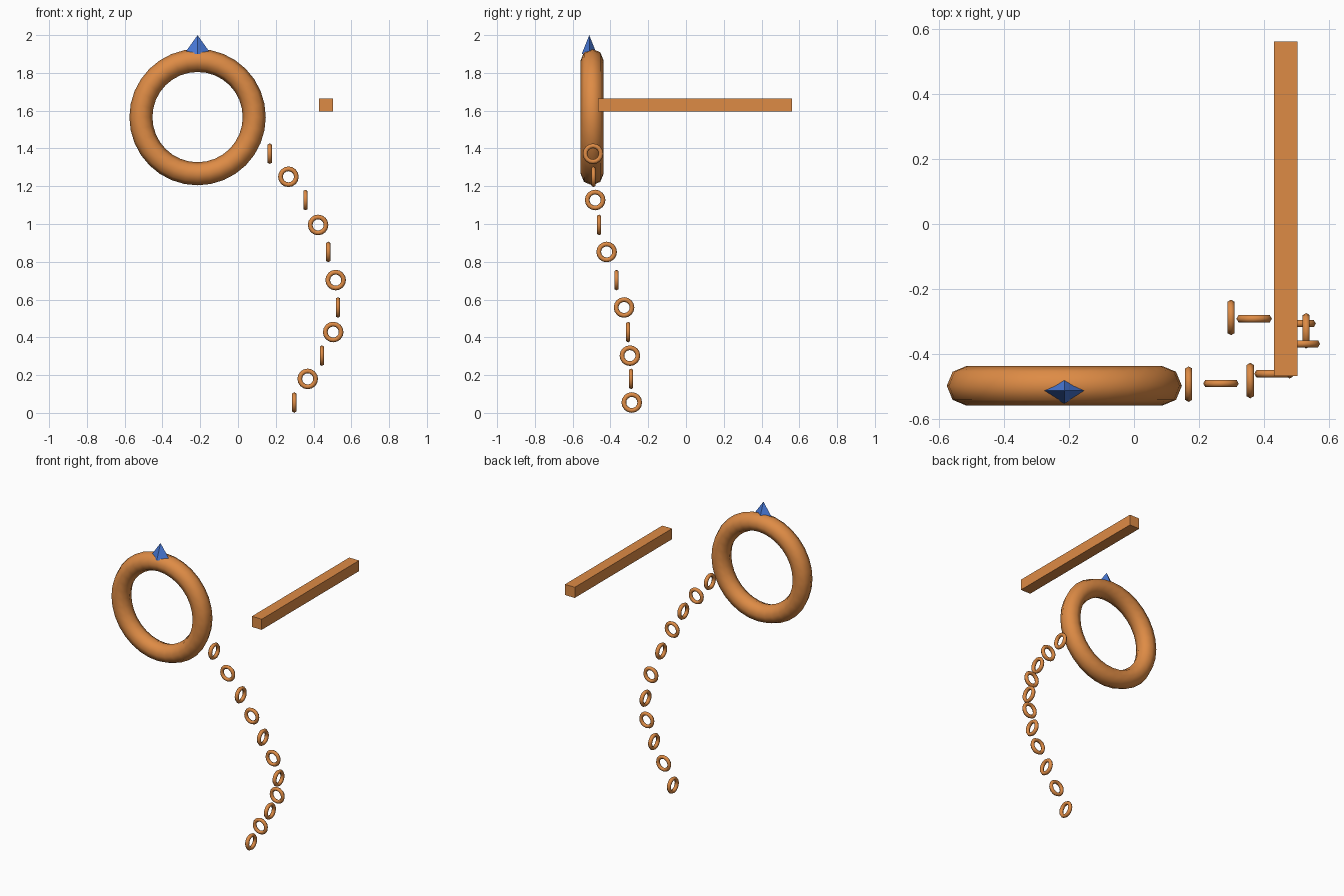
import bpy
import math
from mathutils import Matrix

cube = bpy.data.objects.get("Cube")
if cube:
    bpy.data.objects.remove(cube, do_unlink=True)


def make_material(name, color):
    mat = bpy.data.materials.new(name)
    mat.use_nodes = True
    mat.diffuse_color = color
    mat.node_tree.nodes["Principled BSDF"].inputs["Base Color"].default_value = color
    return mat


copper = make_material("copper_orange", (0.73, 0.26, 0.06, 1))
blue = make_material("gem_blue", (0.065, 0.19, 0.68, 1))


def finish(name, mat, smooth=False):
    obj = bpy.context.object
    obj.name = name
    obj.data.materials.append(mat)
    if smooth:
        bpy.ops.object.shade_smooth()
    return obj


def torus(name, center, major, minor, sides, ring_sides, axis):
    rotation = (0, math.pi / 2, 0) if axis == "x" else (math.pi / 2, 0, 0)
    bpy.ops.mesh.primitive_torus_add(
        location=center, rotation=rotation, major_radius=major, minor_radius=minor,
        major_segments=sides, minor_segments=ring_sides)
    return finish(name, copper, True)


# Large upright ring
torus("large_ring", (-0.214, -0.497, 1.566), 0.30, 0.061, 32, 8, "y")

# Four-sided gem sitting on the ring
bpy.ops.mesh.primitive_cone_add(vertices=4, radius1=1, depth=0.1,
                                location=(-0.214, -0.512, 1.95))
gem = finish("gem", blue)
gem.data.transform(Matrix.Diagonal((0.071, 0.04, 1, 1)))

# Square bar
bpy.ops.mesh.primitive_cube_add(size=1, location=(0.466, 0.047, 1.63))
bar = finish("bar", copper)
bar.data.transform(Matrix.Diagonal((0.073, 1.028, 0.071, 1)))

# Hanging chain, links turned alternately
chain = [
    (0.168, -0.492, 1.372), (0.267, -0.490, 1.250), (0.357, -0.481, 1.127),
    (0.424, -0.460, 0.995), (0.478, -0.420, 0.852), (0.517, -0.368, 0.703),
    (0.529, -0.328, 0.558), (0.504, -0.306, 0.428), (0.444, -0.297, 0.303),
    (0.369, -0.291, 0.180), (0.298, -0.287, 0.055),
]
for i, point in enumerate(chain):
    torus(f"chain_link_{i + 1}", point, 0.042, 0.0125, 16, 6, "y" if i % 2 else "x")
